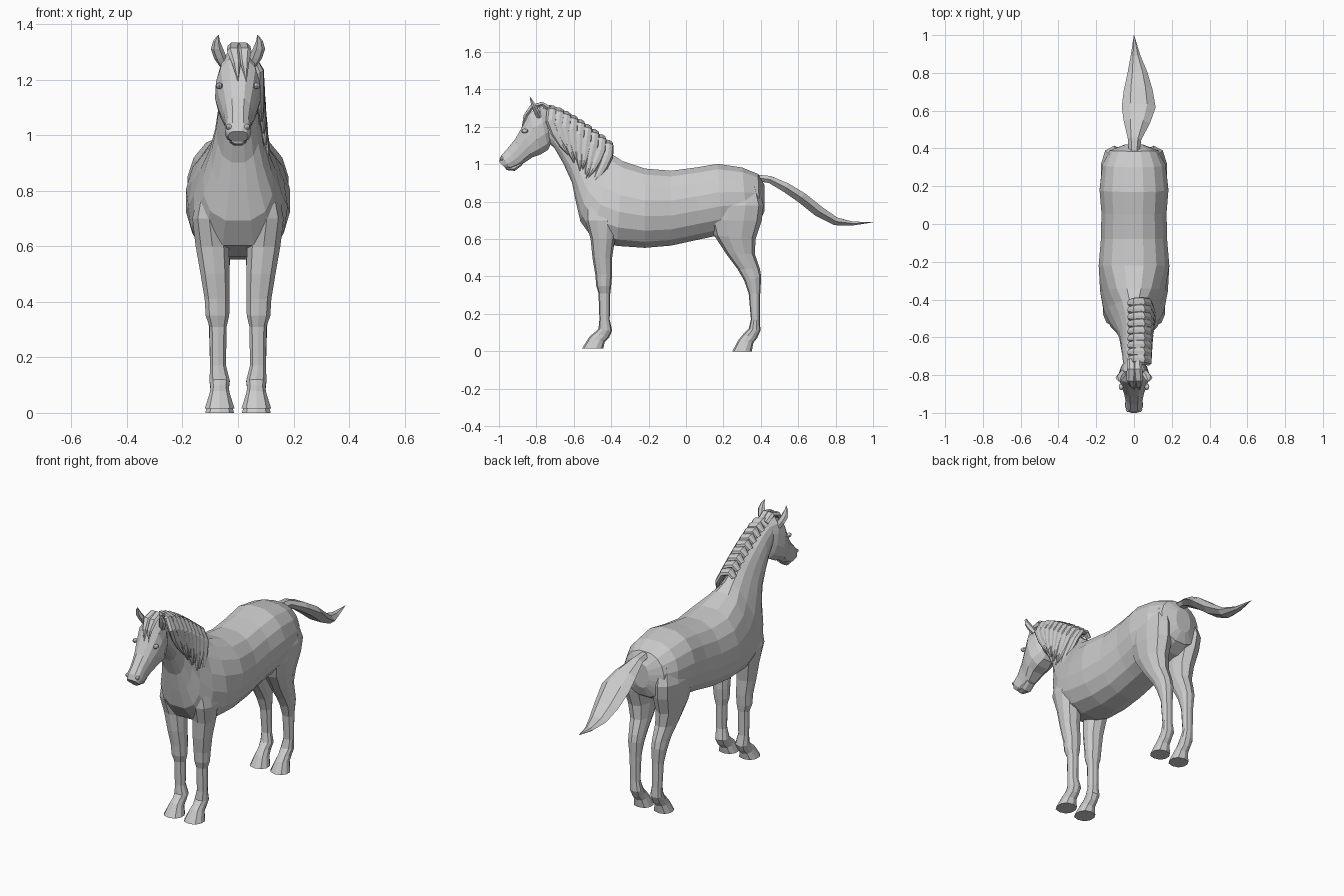
import bpy, bmesh, math
from mathutils import Vector


def loft(name, rings, mirror=False):
    """Skin a list of equal-length point rings, capping both ends."""
    bm = bmesh.new()
    vs = [[bm.verts.new(p) for p in ring] for ring in rings]
    n = len(vs[0])
    for a, b in zip(vs, vs[1:]):
        for i in range(n):
            j = (i + 1) % n
            bm.faces.new((a[i], a[j], b[j], b[i]))
    bm.faces.new(vs[0])
    bm.faces.new(vs[-1])
    bmesh.ops.recalc_face_normals(bm, faces=bm.faces)
    me = bpy.data.meshes.new(name)
    bm.to_mesh(me)
    bm.free()
    ob = bpy.data.objects.new(name, me)
    bpy.context.collection.objects.link(ob)
    if mirror:
        m = ob.modifiers.new("mirror", 'MIRROR')
        m.use_mirror_merge = False
    return ob


def span_ring(ty, tz, by, bz, w, k=0.0, xc=0.0, p=0.8, n=16):
    """Rounded section between a top and a bottom point of the side profile.
    w = half width, k = how much the top is narrowed."""
    pts = []
    for i in range(n):
        a = 2 * math.pi * (i + 0.5) / n
        c, s = math.cos(a), math.sin(a) / math.sin(math.pi / 2 * (1 - 2 / n * 0.5))
        s = max(-1, min(1, s))
        x = math.copysign(abs(c) ** p, c) * w * (1 - k * s)
        f = 0.5 + 0.5 * s
        pts.append(Vector((xc + x, by + (ty - by) * f, bz + (tz - bz) * f)))
    return pts


def strand(name, stations, axis, n=8, mirror=False):
    """Tapered flat lock along a path; stations = (x, y, z, half width, half thickness)."""
    ps = [Vector(s[:3]) for s in stations]
    rings = []
    for i, s in enumerate(stations):
        t = (ps[min(i + 1, len(ps) - 1)] - ps[max(i - 1, 0)]).normalized()
        u = Vector(axis)
        u = (u - t * u.dot(t)).normalized()
        v = t.cross(u)
        rings.append([ps[i] + u * s[3] * math.cos(2 * math.pi * j / n)
                      + v * s[4] * math.sin(2 * math.pi * j / n) for j in range(n)])
    return loft(name, rings, mirror)


# Trunk and neck
loft("trunk_and_neck", [span_ring(*s) for s in [
    (.42, .89, .42, .75, .05, 0),
    (.385, .95, .395, .69, .13, 0),
    (.30, .985, .33, .65, .17, 0),
    (.17, 1.005, .19, .62, .185, 0),
    (.05, .985, .07, .595, .175, 0),
    (-.08, .968, -.08, .562, .178, 0),
    (-.22, .98, -.22, .55, .19, 0),
    (-.34, 1.02, -.37, .56, .175, .2),
    (-.40, 1.06, -.50, .60, .15, .4),
    (-.47, 1.12, -.565, .69, .115, .45),
    (-.53, 1.17, -.59, .80, .09, .35),
    (-.60, 1.22, -.61, .90, .076, .2),
    (-.67, 1.265, -.655, 1.0, .068, .1),
    (-.74, 1.29, -.70, 1.08, .06, 0),
    (-.78, 1.29, -.74, 1.12, .05, 0)]])

# Head
loft("head", [span_ring(*s, p=.65, n=12) for s in [
    (-.72, 1.29, -.72, 1.12, .045, 0),
    (-.785, 1.31, -.735, 1.075, .07, 0),
    (-.84, 1.275, -.775, 1.05, .083, .08),
    (-.875, 1.205, -.82, 1.035, .072, .08),
    (-.915, 1.135, -.865, 1.005, .054, 0),
    (-.955, 1.085, -.90, .985, .046, 0),
    (-.99, 1.045, -.935, .975, .048, 0),
    (-1.0, 1.015, -.965, .977, .036, 0)]])
loft("lower_lip", [span_ring(*s, n=8) for s in [
    (-.88, 1.02, -.875, .995, .03),
    (-.93, 1.0, -.915, .963, .033),
    (-.97, .995, -.96, .968, .024)]])

# Ears
strand("ear", [(.05, -.785, 1.255, .018, .016), (.066, -.80, 1.285, .022, .016),
               (.077, -.815, 1.315, .021, .013), (.077, -.826, 1.34, .012, .008),
               (.07, -.835, 1.362, .001, .001)], (1, 0, 0), 6, True)

# Eyes and nostrils
for side in (-1, 1):
    for name, loc, size in [("eye", (.068, -.862, 1.178), (.013, .018, .012)),
                            ("nostril", (.032, -.983, 1.03), (.012, .013, .011))]:
        bpy.ops.mesh.primitive_uv_sphere_add(segments=8, ring_count=6, radius=1,
                                             location=(side * loc[0], loc[1], loc[2]))
        bpy.context.object.name = name
        bpy.context.object.scale = size


# Legs: (z at back, z at front, y front, y back, x inner, x outer)
def leg(name, stations):
    loft(name, [span_ring(yb, zb, yf, zf, (x1 - x0) / 2, 0, (x0 + x1) / 2, .8, 10)
                for zb, zf, yf, yb, x0, x1 in stations], True)


leg("front_leg", [
    (.82, .82, -.54, -.36, .05, .14),
    (.70, .70, -.54, -.36, .04, .167),
    (.60, .60, -.51, -.38, .03, .155),
    (.50, .50, -.50, -.395, .028, .137),
    (.41, .41, -.485, -.395, .028, .122),
    (.35, .35, -.48, -.40, .03, .118),
    (.31, .31, -.468, -.405, .04, .104),
    (.17, .17, -.463, -.408, .042, .102),
    (.11, .12, -.468, -.395, .028, .104),
    (.075, .10, -.49, -.41, .032, .10),
    (.05, .08, -.515, -.435, .028, .104),
    (.015, .015, -.556, -.442, .01, .122)])
leg("hind_leg", [
    (.88, .88, .18, .385, .05, .145),
    (.78, .78, .13, .415, .03, .178),
    (.70, .70, .125, .405, .022, .172),
    (.60, .62, .15, .372, .025, .155),
    (.52, .52, .215, .368, .028, .135),
    (.44, .44, .275, .395, .032, .12),
    (.40, .38, .31, .402, .034, .117),
    (.31, .31, .335, .397, .04, .106),
    (.17, .17, .347, .395, .042, .102),
    (.11, .12, .335, .398, .03, .104),
    (.07, .09, .305, .38, .034, .10),
    (.045, .06, .28, .36, .028, .104),
    (0, 0, .248, .352, .012, .12)])

# Tail
strand("tail", [(0, .36, .93, .025, .02), (.003, .45, .918, .036, .022),
                (.015, .54, .872, .07, .03), (.025, .62, .82, .09, .034),
                (.022, .71, .748, .076, .034), (.018, .80, .695, .053, .025),
                (.008, .89, .683, .026, .012), (0, 1.0, .69, .001, .001)], (1, 0, 0), 6)

# Mane: overlapping locks hung from the crest to the +x side
LOCKS = 9
for i in range(LOCKS):
    f = i / (LOCKS - 1)
    y, z = -.715 + .30 * f, 1.30 - .185 * f ** 1.3
    ty, tz, tx = -.63 + .125 * f, 1.05 - .17 * f, .085 + .03 * f
    if i % 2:
        tz += .03
    path = [(-.025, y, z - .03, .018, .012), (.0, y, z, .027, .016),
            (.045, y, z - .015, .03, .018)]
    sx, sy, sz = .075, y - .005, z - .07
    for g, w in ((0, .031), (.35, .027), (.7, .018), (1, .002)):
        path.append((sx + (tx - sx) * g, sy + (ty - sy) * g ** 1.2,
                     sz + (tz - sz) * g, w, .004 + w * .5))
    strand("mane_lock", path, (0, .85, -.35))

# Forelock falling between the ears
for dx, tip in ((-.012, .0), (.018, .03)):
    strand("forelock", [(dx, -.72, 1.29, .022, .016), (dx, -.77, 1.322, .026, .014),
                        (dx * 1.3, -.825, 1.305, .025, .014),
                        (dx + .006, -.858, 1.26, .016, .012),
                        (tip, -.878, 1.195, .001, .001)], (1, 0, 0), 6)
